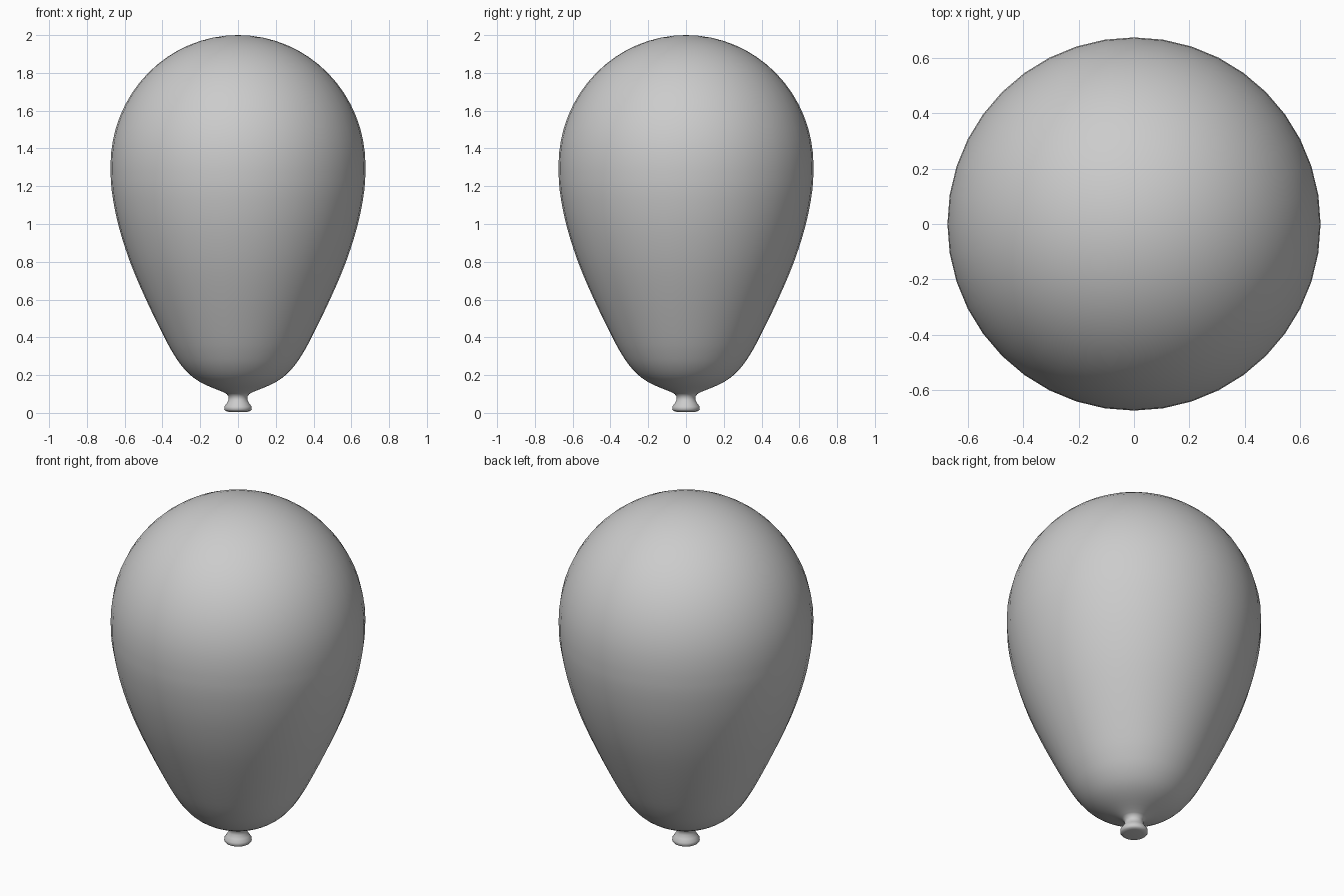
import bpy, bmesh, math
from mathutils import Vector

if "Cube" in bpy.data.objects:
    bpy.data.objects.remove(bpy.data.objects["Cube"])

SIDES = 40


def lathe(name, profile):
    """Revolve (radius, z) points running from bottom to top around z."""
    bm = bmesh.new()
    verts = [bm.verts.new((r, 0, z)) for r, z in profile]
    edges = [bm.edges.new(pair) for pair in zip(verts, verts[1:])]
    bmesh.ops.spin(bm, geom=verts + edges, cent=(0, 0, 0), axis=(0, 0, 1),
                   angle=2 * math.pi, steps=SIDES, use_duplicate=False)
    bmesh.ops.remove_doubles(bm, verts=bm.verts, dist=1e-4)
    bmesh.ops.recalc_face_normals(bm, faces=bm.faces)
    mesh = bpy.data.meshes.new(name)
    bm.to_mesh(mesh)
    bm.free()
    for p in mesh.polygons:
        p.use_smooth = True
    obj = bpy.data.objects.new(name, mesh)
    bpy.context.collection.objects.link(obj)
    return obj


def smooth_path(points, steps=3):
    """Catmull-Rom curve through the points."""
    pts = [Vector(p) for p in points]
    pts = [pts[0]] + pts + [pts[-1]]
    out = []
    for a, b, c, d in zip(pts, pts[1:], pts[2:], pts[3:]):
        for i in range(steps):
            t = i / steps
            out.append(0.5 * (2 * b + (c - a) * t + (2 * a - 5 * b + 4 * c - d) * t * t
                              + (3 * b - a - 3 * c + d) * t ** 3))
    return out + [pts[-1]]


# rolled lip and neck at the mouth
lip = [(0, 0.012), (0.05, 0.006), (0.066, 0.01), (0.073, 0.018), (0.072, 0.033),
       (0.06, 0.05), (0.05, 0.068), (0.049, 0.085)]
# tapering lower body
body = [(0.06, 0.1), (0.09, 0.115), (0.175, 0.15), (0.24, 0.19), (0.295, 0.245),
        (0.34, 0.31), (0.39, 0.4), (0.487, 0.6), (0.572, 0.8), (0.635, 1.0),
        (0.669, 1.18)]
# domed crown
crown = [(0.675 * math.cos(a), 1.31 + 0.69 * math.sin(a))
         for a in (math.pi / 2 * i / 16 for i in range(17))]

lathe("balloon", lip + [tuple(p) for p in smooth_path(body + crown[:1])] + crown[1:])
